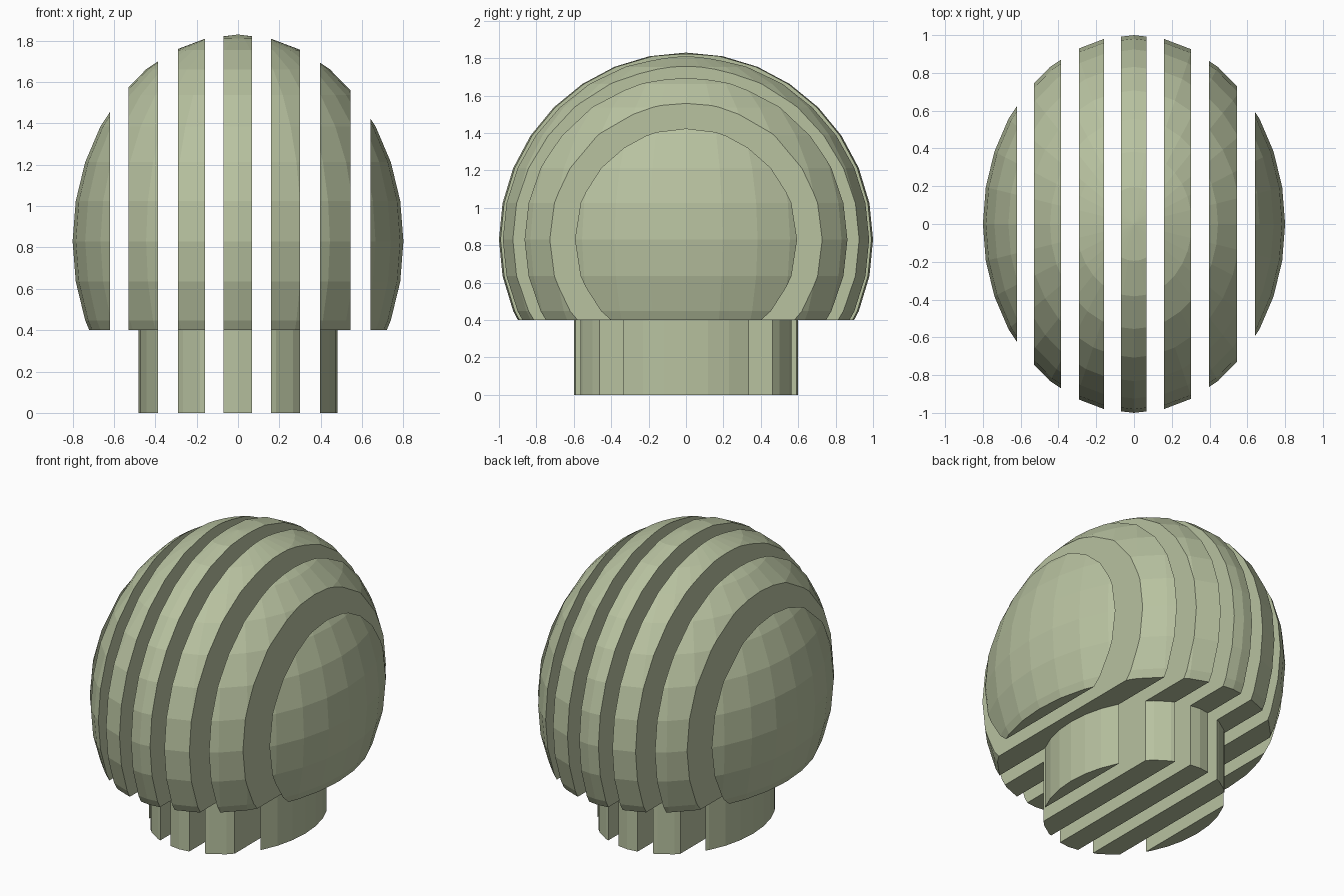
import bpy, bmesh, math

if "Cube" in bpy.data.objects:
    bpy.data.objects.remove(bpy.data.objects["Cube"])

SEG = 32                     # sides around the vertical axis
CZ, CUT, NECK = 0.83, 0.40, 0.60   # dome centre height, underside height, neck radius
SQUASH = 0.8                 # x scale of the whole form

mat = bpy.data.materials.new("sage green")
mat.diffuse_color = (0.479, 0.539, 0.352, 1)
mat.use_nodes = True
mat.node_tree.nodes["Principled BSDF"].inputs["Base Color"].default_value = mat.diffuse_color

# Slabs left standing between the see-through gaps (x from, x to)
SLICES = [(-0.9, -0.62), (-0.529, -0.387), (-0.291, -0.16), (-0.069, 0.067),
          (0.16, 0.301), (0.397, 0.545), (0.64, 0.9)]


def profile():
    """Mushroom outline (radius, z): neck, flat underside, dome rings."""
    step = math.pi / 16
    dome = [(math.cos(i * step), CZ + math.sin(i * step)) for i in range(-3, 8)]
    (r0, z0), (r1, z1) = dome[0], dome[1]
    t = (CUT - z0) / (z1 - z0)
    return [(NECK, 0), (NECK, CUT), (r0 + t * (r1 - r0), CUT)] + dome[1:]


def solid():
    """Closed body turned from the profile."""
    bm = bmesh.new()
    rings = []
    for r, z in profile():
        rings.append([bm.verts.new((SQUASH * r * math.cos(2 * math.pi * k / SEG),
                                    r * math.sin(2 * math.pi * k / SEG), z))
                      for k in range(SEG)])
    for a, b in zip(rings, rings[1:]):
        for k in range(SEG):
            n = (k + 1) % SEG
            bm.faces.new((a[k], a[n], b[n], b[k]))
    bm.faces.new(rings[0][::-1])
    top = bm.verts.new((0, 0, CZ + 1))
    for k in range(SEG):
        bm.faces.new((rings[-1][k], rings[-1][(k + 1) % SEG], top))
    return bm


def cut(bm, x, side):
    """Remove everything beyond x on the given side and cap the opening."""
    bmesh.ops.bisect_plane(bm, geom=bm.verts[:] + bm.edges[:] + bm.faces[:],
                           dist=1e-6, plane_co=(x, 0, 0), plane_no=(side, 0, 0),
                           clear_outer=True)
    rim = [e for e in bm.edges if e.is_boundary]
    if rim:
        bmesh.ops.holes_fill(bm, edges=rim, sides=0)


# Slices
for i, (x0, x1) in enumerate(SLICES):
    bm = solid()
    cut(bm, x0, -1)
    cut(bm, x1, 1)
    bmesh.ops.recalc_face_normals(bm, faces=bm.faces[:])
    name = f"slice_{i + 1}"
    mesh = bpy.data.meshes.new(name)
    bm.to_mesh(mesh)
    bm.free()
    mesh.materials.append(mat)
    bpy.context.collection.objects.link(bpy.data.objects.new(name, mesh))
